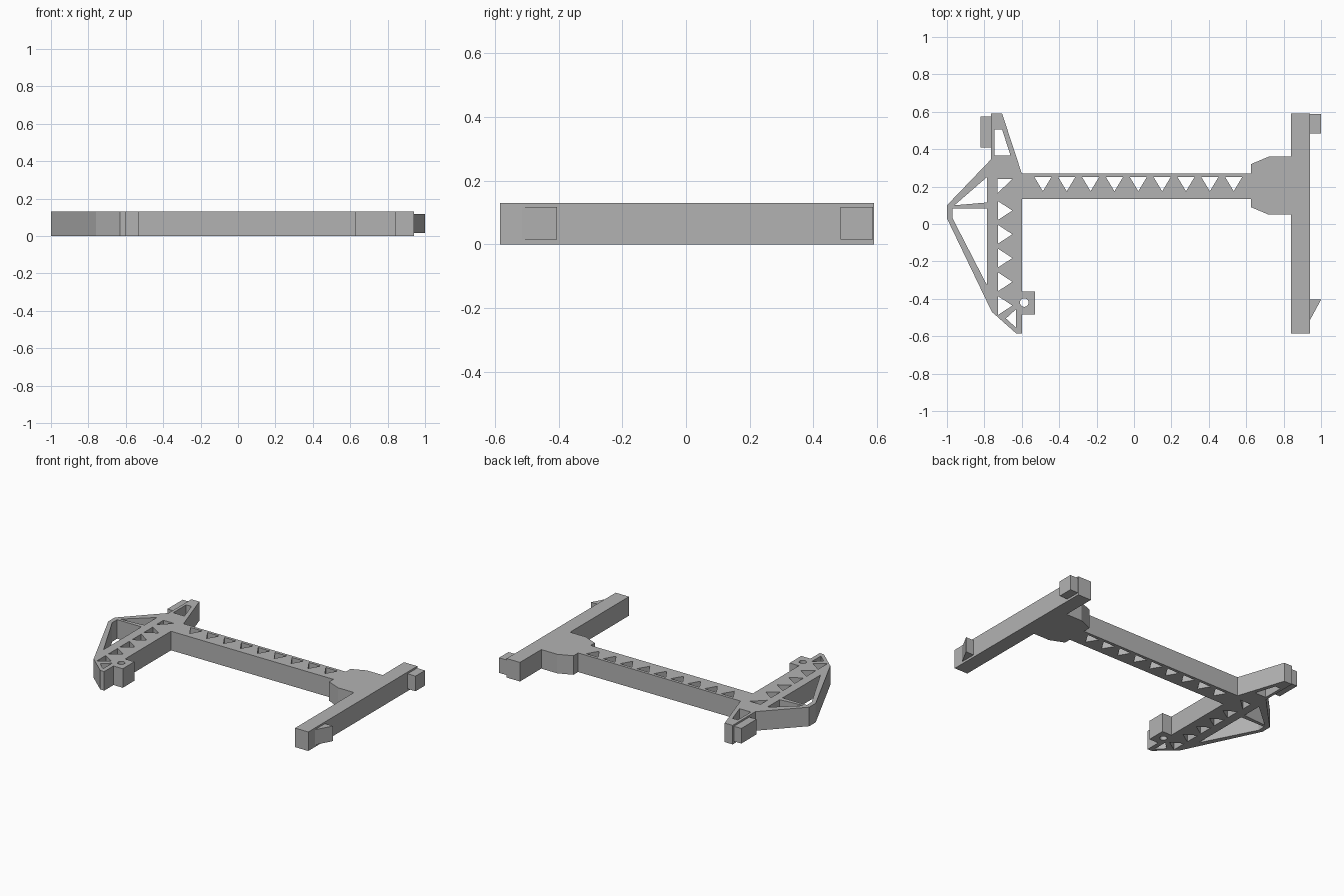
import bpy, bmesh, math

cube = bpy.data.objects.get("Cube")
if cube:
    bpy.data.objects.remove(cube, do_unlink=True)

grey = bpy.data.materials.new("plain_grey")
grey.use_nodes = True
COLOUR = (0.45, 0.45, 0.45, 1)
grey.diffuse_color = COLOUR
grey.node_tree.nodes["Principled BSDF"].inputs["Base Color"].default_value = COLOUR
HEIGHT = 0.13


def plate(name, outline, z0=0.0, z1=HEIGHT, holes=()):
    """Extrude a flat outline with through holes into a solid."""
    curve = bpy.data.curves.new(name + "_profile", "CURVE")
    curve.dimensions = "2D"
    curve.fill_mode = "BOTH"
    curve.extrude = (z1 - z0) / 2
    for loop in (outline, *holes):
        spline = curve.splines.new("POLY")
        spline.points.add(len(loop) - 1)
        for point, (x, y) in zip(spline.points, loop):
            point.co = (x, y, 0, 1)
        spline.use_cyclic_u = True
    helper = bpy.data.objects.new(name + "_helper", curve)
    bpy.context.collection.objects.link(helper)
    bpy.context.view_layer.update()
    deps = bpy.context.evaluated_depsgraph_get()
    mesh = bpy.data.meshes.new_from_object(helper.evaluated_get(deps))
    bpy.data.objects.remove(helper, do_unlink=True)

    # Weld caps to walls and set the height
    bm = bmesh.new()
    bm.from_mesh(mesh)
    bmesh.ops.remove_doubles(bm, verts=bm.verts, dist=1e-4)
    bmesh.ops.translate(bm, verts=bm.verts, vec=(0, 0, (z0 + z1) / 2))
    bmesh.ops.recalc_face_normals(bm, faces=bm.faces)
    for face in bm.faces:
        face.smooth = False
        face.material_index = 0
    bm.to_mesh(mesh)
    bm.free()
    mesh.materials.clear()
    mesh.materials.append(grey)
    obj = bpy.data.objects.new(name, mesh)
    bpy.context.collection.objects.link(obj)
    return obj


def box(x0, x1, y0, y1):
    return [(x0, y0), (x1, y0), (x1, y1), (x0, y1)]


# Frame: left arm, cross beam, flared bracket and right rail in one outline
outline = [
    (-0.765, 0.59), (-0.705, 0.59), (-0.60, 0.27), (0.625, 0.27),
    (0.625, 0.32), (0.72, 0.36), (0.84, 0.36), (0.84, 0.59),
    (0.94, 0.59), (0.94, -0.585), (0.84, -0.585), (0.84, 0.05),
    (0.72, 0.05), (0.625, 0.09), (0.625, 0.135), (-0.60, 0.135),
    (-0.60, -0.36), (-0.53, -0.36), (-0.53, -0.485), (-0.60, -0.485),
    (-0.60, -0.585), (-0.63, -0.585), (-0.76, -0.47), (-1.0, 0.03),
    (-1.0, 0.10), (-0.765, 0.345),
]

# Windows in the arm tip, the side wing and the column ends
holes = [
    [(-0.745, 0.505), (-0.705, 0.505), (-0.66, 0.365), (-0.745, 0.365)],
    [(-0.787, 0.25), (-0.787, 0.115), (-0.96, 0.10)],
    [(-0.97, 0.083), (-0.787, 0.083), (-0.787, -0.325), (-0.97, 0.03)],
    [(-0.73, 0.24), (-0.65, 0.24), (-0.73, 0.165)],
    [(-0.63, -0.455), (-0.63, -0.555), (-0.685, -0.505)],
]
# Triangle row along the cross beam
for i in range(9):
    x = -0.487 + 0.1275 * i
    holes.append([(x - 0.045, 0.25), (x + 0.045, 0.25), (x, 0.175)])
# Triangle row down the column
for i in range(5):
    y = 0.072 - 0.127 * i
    holes.append([(-0.727, y + 0.05), (-0.727, y - 0.05), (-0.65, y)])
# Round hole in the tab
holes.append([(-0.587 + 0.023 * math.cos(a), -0.42 + 0.023 * math.sin(a))
              for a in (math.tau * k / 24 for k in range(24))])

plate("frame", outline, holes=holes)

# Small end stops, slightly shallower than the frame
LOW, HIGH = 0.015, 0.118
plate("left_clip", box(-0.82, -0.765, 0.41, 0.575), LOW, HIGH)
plate("rail_block", box(0.94, 1.0, 0.485, 0.587), LOW, HIGH)
plate("rail_hook", [(0.94, -0.405), (1.0, -0.405), (0.94, -0.515)], LOW, HIGH)
